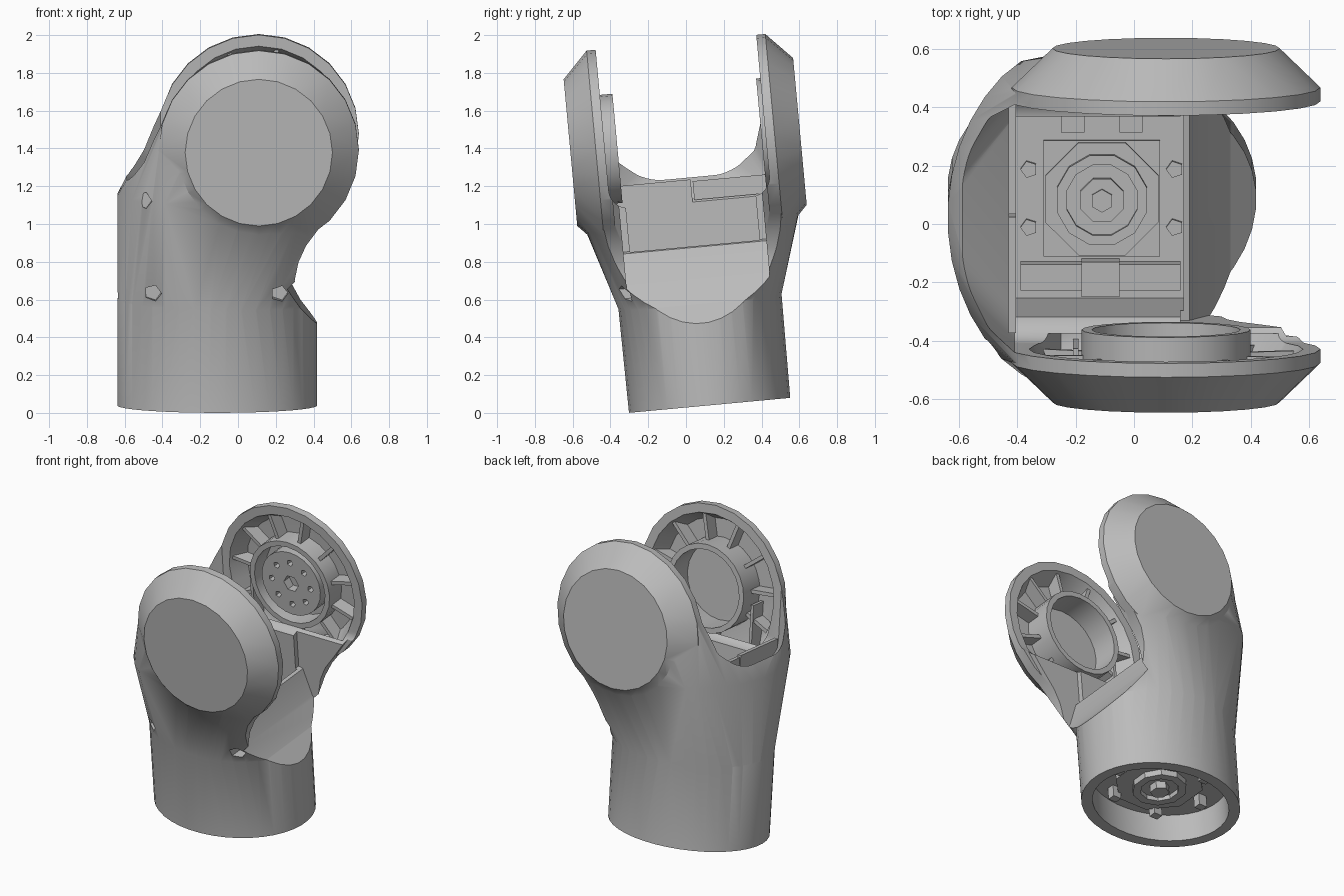
import bpy, bmesh
from math import sin, cos, pi, radians
from mathutils import Matrix

if "Cube" in bpy.data.objects:
    bpy.data.objects.remove(bpy.data.objects["Cube"])

grey = bpy.data.materials.new("plain_grey")
grey.use_nodes = True
grey.diffuse_color = (0.5, 0.5, 0.5, 1)
grey.node_tree.nodes["Principled BSDF"].inputs["Base Color"].default_value = (0.5, 0.5, 0.5, 1)
parts = []
CX, CZ = 0.22, 1.40          # joint axis of the fork


def finish(name, bm):
    bmesh.ops.recalc_face_normals(bm, faces=bm.faces)
    mesh = bpy.data.meshes.new(name)
    bm.to_mesh(mesh)
    bm.free()
    ob = bpy.data.objects.new(name, mesh)
    bpy.context.collection.objects.link(ob)
    mesh.materials.append(grey)
    parts.append(ob)
    return ob


def hull(name, pts):
    bm = bmesh.new()
    for p in pts:
        bm.verts.new(p)
    bmesh.ops.convex_hull(bm, input=bm.verts)
    bmesh.ops.delete(bm, geom=[v for v in bm.verts if not v.link_faces], context='VERTS')
    bmesh.ops.dissolve_limit(bm, angle_limit=0.002, verts=bm.verts, edges=bm.edges)
    return finish(name, bm)


def prism(name, outline, y0, y1):
    bm = bmesh.new()
    face = bm.faces.new([bm.verts.new((x, y0, z)) for x, z in outline])
    new = bmesh.ops.extrude_face_region(bm, geom=[face])["geom"]
    bmesh.ops.translate(bm, vec=(0, y1 - y0, 0),
                        verts=[v for v in new if isinstance(v, bmesh.types.BMVert)])
    return finish(name, bm)


def box(name, x0, x1, y0, y1, z0, z1):
    return hull(name, [(x, y, z) for x in (x0, x1) for y in (y0, y1) for z in (z0, z1)])


def ring_y(r, y, n=24, x=CX, z=CZ):
    return [(x + r * cos(2 * pi * i / n), y, z + r * sin(2 * pi * i / n)) for i in range(n)]


def ring_z(rx, ry, z, n=40):
    return [(rx * cos(2 * pi * (i + .5) / n), ry * sin(2 * pi * (i + .5) / n), z) for i in range(n)]


def rod_y(name, r, y0, y1, n=24, x=CX, z=CZ):
    return hull(name, ring_y(r, y0, n, x, z) + ring_y(r, y1, n, x, z))


def rod_z(name, r, z0, z1, n=24):
    return hull(name, ring_z(r, r, z0, n) + ring_z(r, r, z1, n))


def boolean(target, tool, op='DIFFERENCE'):
    mod = target.modifiers.new("cut", 'BOOLEAN')
    mod.operation, mod.object, mod.solver = op, tool, 'EXACT'
    bpy.context.view_layer.objects.active = target
    bpy.ops.object.modifier_apply(modifier=mod.name)
    parts.remove(tool)
    bpy.data.objects.remove(tool)


def cup(side, inset=0.0):
    return (ring_y(.39 - inset, side * (.61 - inset)) + ring_y(.53 - inset / 5, side * (.475 - inset / 5))
            + ring_y(.53 - inset / 5, side * .41))


# Outer shell: flared fork block on a sleeve, scooped on one side, with two chamfered cups
shoulder = [(x, max(-.54, min(.54, y)), z) for x, y, z in ring_z(.53, .64, 1.12)]
body = hull("fork_body", ring_z(.528, .428, .53) + shoulder + cup(1, .025) + cup(-1, .025))
boolean(body, hull("sleeve", ring_z(.53, .43, 0) + ring_z(.53, .435, .56)
                   + ring_z(.515, .43, .62)), 'UNION')
scoop = [(1.1, 1.4), (.70, 1.4), (.66, 1.16), (.55, 1.0), (.47, .89), (.43, .8), (.41, .7),
         (.44, .6), (.5, .5), (.535, .44), (1.1, .44)]
boolean(body, prism("scoop_cutter", scoop, -1, 1))
for side in (1, -1):
    boolean(body, hull("cup", cup(side)), 'UNION')


# Gap between the arms, with a rounded notch through the rear web
def notch(x, bottom, r, half):
    pts = [(x, s * half, 2.3) for s in (1, -1)]
    for i in range(9):
        a = pi / 2 * i / 8
        pts += [(x, s * (half - r + r * cos(a)), bottom + r - r * sin(a)) for s in (1, -1)]
    return pts


boolean(body, hull("gap_cutter", notch(-.56, 1.27, .13, .15) + notch(-.42, 1.17, .25, .34)
                   + notch(-.3, 1.08, .1, .427) + notch(1.2, 1.08, .1, .427)))
boolean(body, box("cavity_cutter", -.3, .28, -.345, .345, .38, 1.3))
lip = [(.27, 1.2), (.27, .85), (.30, .84), (.36, .67), (.44, .54), (.535, .43), (1.1, .43),
       (1.1, 1.2)]
boolean(body, prism("lip_cutter", lip, -.38, .38))
boolean(body, hull("socket_cutter", ring_z(.46, .36, -.1) + ring_z(.46, .36, .19)))

# Recesses inside both cups
for s in (1, -1):
    low = [(x, s * y, 1.0) for x in (-.14, .22) for y in (.40, .50)]
    boolean(body, hull("recess_cutter", ring_y(.485, s * .40) + ring_y(.41, s * .535) + low))

# Screw holes on the front
for x, z, y in ((-.39, 1.13, -.42), (-.34, .63, -.29), (.33, .63, -.29)):
    boolean(body, rod_y("screw_cutter", .045, -1, y, 5, x, z))

# Radial ribs and straight braces inside the cups
for s, label in ((1, "back"), (-1, "front")):
    for k in range(9):
        a = radians(-50 + 32 * k)
        c, d = cos(a), sin(a)
        pts = [(CX + r * c - t * d, s * y, CZ + r * d + t * c)
               for r, y in ((.28, .445), (.465, .445), (.42, .545), (.28, .545))
               for t in (-.012, .012)]
        hull(label + "_rib", pts)
    for x, top in ((-.1, 1.35), (.2, 1.1)):
        box(label + "_brace", x, x + .02, s * .43, s * .54, 1.0, top)

# Bearing rings
for label, r, y0, y1 in (("front", .29, -.56, -.36), ("back", .30, .56, .405)):
    ring = rod_y(label + "_bearing_ring", r, y0, y1)
    step = .01 if y1 > 0 else -.01
    boolean(ring, rod_y("bore", r - .035, y0 - 2 * step, y1 - 10 * step))

# Drive disc with bolt holes on the back arm
disc = rod_y("drive_disc", .22, .42, .56)
boolean(disc, rod_y("hex_cutter", .055, .3, .48, 6))
for k in range(8):
    a = k * pi / 4
    boolean(disc, rod_y("bolt_cutter", .022, .3, .47, 5, CX + .145 * cos(a), CZ + .145 * sin(a)))

# Twin crossbar plates on the rear web
box("crossbar_right", -.32, -.295, -.39, .01, 1.08, 1.20)
box("crossbar_left", -.32, -.295, .02, .41, 1.09, 1.19)

# Motor mount on the cavity floor
box("floor_plate", -.2, .2, -.2, .2, .37, .41)
rod_z("mount_flange", .21, .40, .43, 8)
hub = rod_z("mount_hub", .16, .42, .47, 12)
boolean(hub, rod_z("hub_bore", .125, .44, .6, 12))
rod_z("mount_shaft", .08, .42, .48, 8)
rod_z("shaft_tip", .04, .47, .50, 6)
for x in (-.28, .06):
    box("floor_bar", x, x + .21, -.31, -.22, .37, .48)
box("bar_clamp", -.07, .06, -.33, -.21, .37, .50)
for x in (-.10, .10):
    box("floor_bracket", x - .04, x + .04, .23, .29, .37, .44)
for x in (-.25, .25):
    for y in (-.1, .1):
        rod = rod_z("floor_bolt", .03, .37, .41, 5)
        rod.data.transform(Matrix.Translation((x, y, 0)))

# Underside hub seen through the socket
rod_z("underside_flange", .28, .15, .20, 8)
under = rod_z("underside_hub", .17, .11, .16, 10)
boolean(under, rod_z("underside_bore", .12, .0, .14, 10))
rod_z("underside_shaft", .06, .09, .16, 6)
for k in range(6):
    a = k * pi / 3
    lug = box("underside_lug", -.03, .03, -.025, .025, .11, .20)
    lug.data.transform(Matrix.Translation((.33 * cos(a), .27 * sin(a), 0)))

# Lean everything slightly forward and shade
place = Matrix.Translation((-.11, .125, .04)) @ Matrix.Rotation(radians(5.3), 4, 'X')
bpy.ops.object.select_all(action='DESELECT')
for ob in parts:
    ob.data.transform(place)
    ob.select_set(True)
bpy.context.view_layer.objects.active = body
bpy.ops.object.shade_smooth_by_angle(angle=radians(30))
